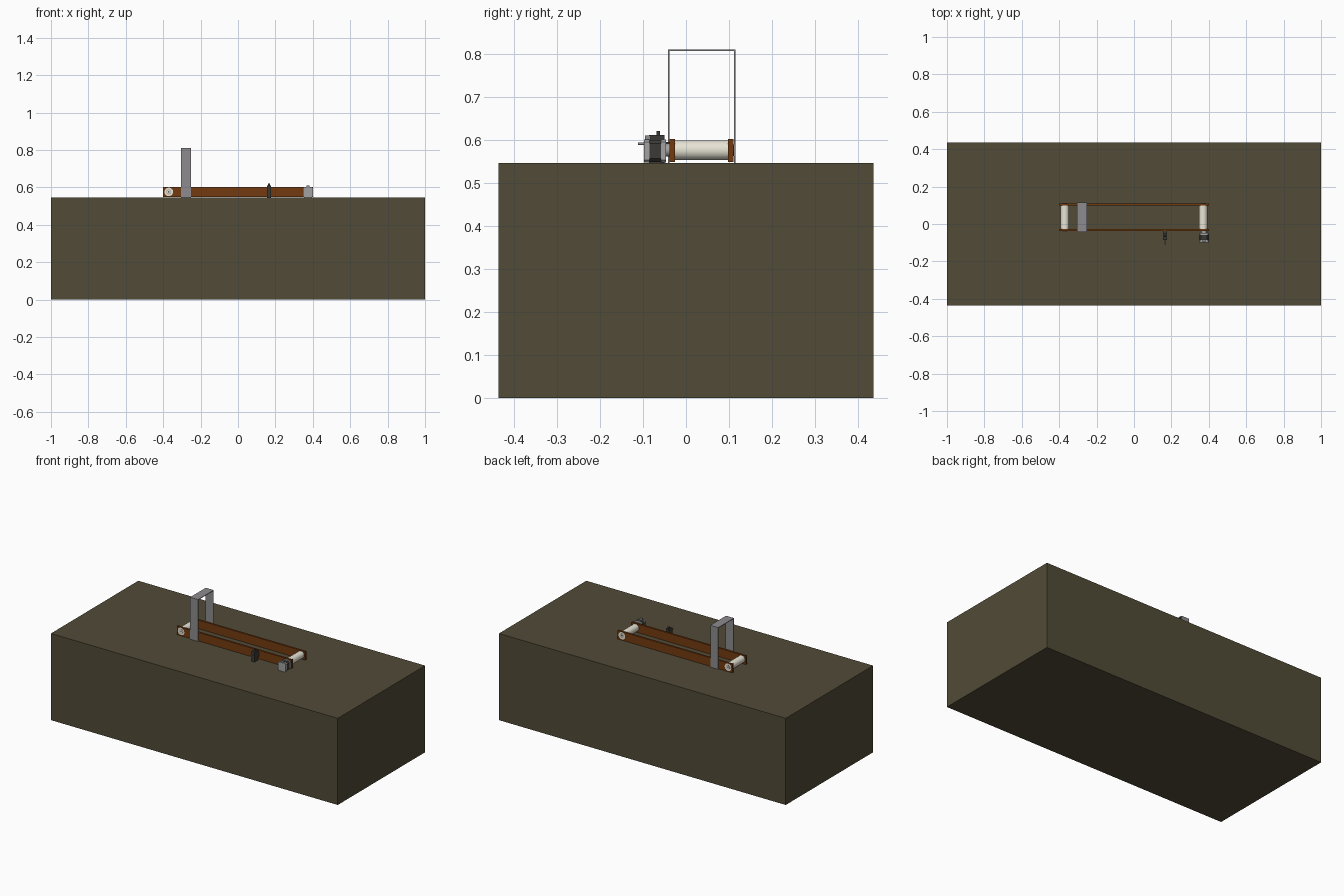
import bpy, bmesh, math
from mathutils import Matrix

if "Cube" in bpy.data.objects:
    bpy.data.objects.remove(bpy.data.objects["Cube"])


def material(name, r, g, b):
    m = bpy.data.materials.new(name)
    m.use_nodes = True
    m.diffuse_color = (r, g, b, 1)
    m.node_tree.nodes["Principled BSDF"].inputs["Base Color"].default_value = (r, g, b, 1)
    return m


OLIVE = material("olive brown", 0.082, 0.07, 0.038)
WOOD = material("rust brown", 0.17, 0.042, 0.005)
GREY = material("mid grey", 0.27, 0.26, 0.27)
CREAM = material("cream", 0.80, 0.77, 0.66)
DARK = material("dark grey", 0.045, 0.042, 0.035)
STEEL = material("steel grey", 0.36, 0.36, 0.36)


def finish(name, bm, mat, smooth=False):
    bmesh.ops.recalc_face_normals(bm, faces=bm.faces)
    mesh = bpy.data.meshes.new(name)
    bm.to_mesh(mesh)
    bm.free()
    mesh.materials.append(mat)
    ob = bpy.data.objects.new(name, mesh)
    bpy.context.collection.objects.link(ob)
    if smooth:
        bpy.ops.object.select_all(action="DESELECT")
        ob.select_set(True)
        bpy.context.view_layer.objects.active = ob
        bpy.ops.object.shade_smooth_by_angle(angle=math.radians(35))
    return ob


def box(name, mat, x, y, z):
    """Box from (low, high) pairs on each axis."""
    bm = bmesh.new()
    bmesh.ops.create_cube(bm, size=1)
    for v in bm.verts:
        v.co = [(lo + hi) / 2 + c * (hi - lo) for c, (lo, hi) in zip(v.co, (x, y, z))]
    return finish(name, bm, mat)


def prism(name, mat, outline, y0, y1):
    """Extrude an (x, z) outline along y."""
    bm = bmesh.new()
    face = bm.faces.new([bm.verts.new((x, y0, z)) for x, z in outline])
    ext = bmesh.ops.extrude_face_region(bm, geom=[face])
    for v in ext["geom"]:
        if isinstance(v, bmesh.types.BMVert):
            v.co.y = y1
    return finish(name, bm, mat)


def rod(name, mat, x, z, radius, y0, y1, sides=32):
    bm = bmesh.new()
    turn = Matrix.Translation((x, (y0 + y1) / 2, z)) @ Matrix.Rotation(math.pi / 2, 4, "X")
    bmesh.ops.create_cone(bm, cap_ends=True, segments=sides, radius1=radius,
                          radius2=radius, depth=y1 - y0, matrix=turn)
    return finish(name, bm, mat, True)


def chamfered(x, z, half, cut):
    a, b = half, half - cut
    return [(x + dx, z + dz) for dx, dz in
            ((-b, -a), (b, -a), (a, -b), (a, b), (b, a), (-b, a), (-a, b), (-a, -b))]


# Table block
TOP = 0.546
box("table_block", OLIVE, (-1, 1), (-0.435, 0.435), (0, TOP))

# Conveyor side rails
RAILS = {"front": (-0.038, -0.026), "back": (0.098, 0.11)}
for side, span in RAILS.items():
    box(side + "_rail", WOOD, (-0.4, 0.4), span, (0.548, 0.602))

# Rollers with hub details on both outer faces
AXIS = 0.576
for side, x in (("right", -0.37), ("left", 0.37)):
    rod(side + "_roller", CREAM, x, AXIS, 0.023, -0.0385, 0.1105)
    for end, y in (("front", -0.0388), ("back", 0.1108)):
        rod(f"{side}_{end}_bearing", STEEL, x, AXIS, 0.013, y - 0.0003, y + 0.0003)
        rod(f"{side}_{end}_hub", CREAM, x, AXIS, 0.010, y - 0.0006, y + 0.0006)
        rod(f"{side}_{end}_bore", DARK, x, AXIS, 0.004, y - 0.0009, y + 0.0009, 16)

# Tall arch over the conveyor
T = 0.004
LO, HI, PEAK = -0.042, 0.115, 0.81
box("arch_front_leg", GREY, (-0.305, -0.25), (LO, LO + T), (TOP, PEAK - T))
box("arch_back_leg", GREY, (-0.305, -0.25), (HI - T, HI), (TOP, PEAK - T))
box("arch_top", GREY, (-0.305, -0.25), (LO, HI), (PEAK - T, PEAK))

# Drive motor: end caps, dark core, pilot and shaft
MX, MZ = 0.374, 0.574
prism("motor_outer_cap", STEEL, chamfered(MX, MZ, 0.027, 0.006), -0.098, -0.085)
prism("motor_core", DARK, chamfered(MX, MZ, 0.026, 0.009), -0.085, -0.058)
prism("motor_inner_cap", STEEL, chamfered(MX, MZ, 0.027, 0.006), -0.058, -0.047)
rod("motor_pilot", STEEL, MX, AXIS, 0.015, -0.047, -0.038)
rod("motor_shaft", STEEL, MX, AXIS, 0.004, -0.05, -0.03, 16)
box("motor_connector", GREY, (0.365, 0.383), (-0.095, -0.082), (0.6, 0.61))

# Sensor on its stand
SX = 0.165
box("sensor_stand", DARK, (SX - 0.011, SX + 0.011), (-0.086, -0.05), (TOP, 0.58))
box("sensor_body", DARK, (SX - 0.011, SX + 0.011), (-0.086, -0.05), (0.58, 0.611))
box("sensor_mount", DARK, (SX - 0.008, SX + 0.008), (-0.05, -0.038), (0.565, 0.595))
box("sensor_knob", DARK, (SX - 0.005, SX + 0.005), (-0.069, -0.06), (0.611, 0.621))
rod("sensor_lens", GREY, SX, 0.591, 0.003, -0.111, -0.086, 16)
